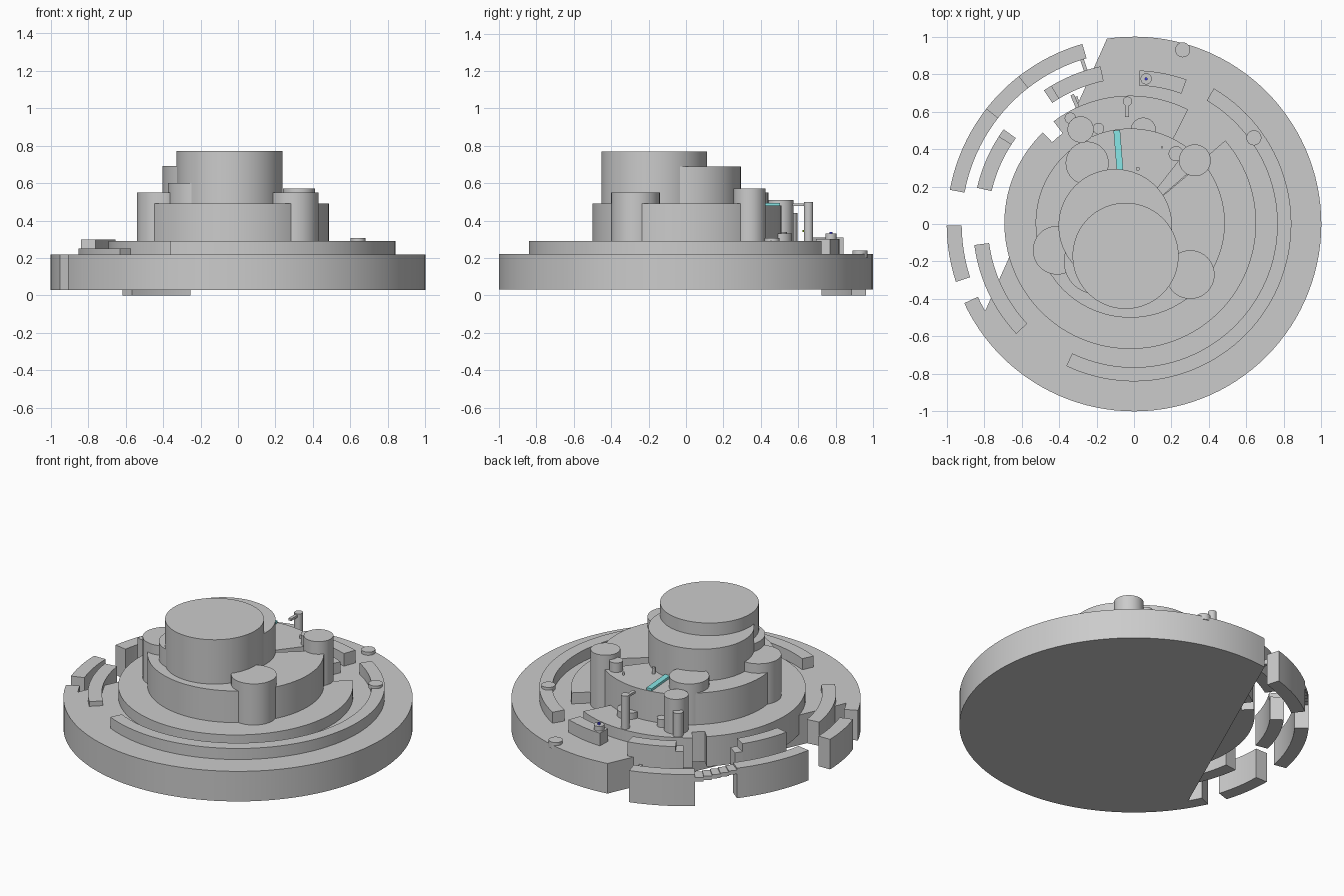
import bpy, bmesh
from math import cos, sin, radians, pi, atan2, hypot

if "Cube" in bpy.data.objects:
    bpy.data.objects.remove(bpy.data.objects["Cube"])


def prism(name, pts, z0, z1, mat=None):
    """Extrude a plan outline between two heights."""
    bm = bmesh.new()
    f = bm.faces.new([bm.verts.new((x, y, z0)) for x, y in pts])
    up = bmesh.ops.extrude_face_region(bm, geom=[f])["geom"]
    for v in up:
        if isinstance(v, bmesh.types.BMVert):
            v.co.z = z1
    bmesh.ops.recalc_face_normals(bm, faces=bm.faces)
    me = bpy.data.meshes.new(name)
    bm.to_mesh(me)
    bm.free()
    ob = bpy.data.objects.new(name, me)
    bpy.context.collection.objects.link(ob)
    if mat:
        me.materials.append(mat)
    for o in bpy.context.selected_objects:
        o.select_set(False)
    ob.select_set(True)
    bpy.context.view_layer.objects.active = ob
    bpy.ops.object.shade_smooth_by_angle(angle=radians(30))
    return ob


def arc(r, a0, a1, c=(0, 0)):
    n = max(2, int(abs(a1 - a0) / 3) + 1)
    return [(c[0] + r * cos(radians(a0 + (a1 - a0) * i / n)),
             c[1] + r * sin(radians(a0 + (a1 - a0) * i / n))) for i in range(n + 1)]


def ring(name, r0, r1, a0, a1, z0, z1, c=(0, 0)):
    """Curved wall; r0 = 0 gives a pie sector."""
    inner = arc(r0, a1, a0, c) if r0 else [c]
    return prism(name, arc(r1, a0, a1, c) + inner, z0, z1)


def cyl(name, x, y, r, z0, z1, mat=None):
    n = 96 if r > 0.2 else 40
    return prism(name, [(x + r * cos(2 * pi * i / n), y + r * sin(2 * pi * i / n))
                        for i in range(n)], z0, z1, mat)


def bar(name, p, q, w, z0, z1, mat=None):
    d = hypot(q[0] - p[0], q[1] - p[1])
    nx, ny = -(q[1] - p[1]) / d * w / 2, (q[0] - p[0]) / d * w / 2
    return prism(name, [(p[0] + nx, p[1] + ny), (p[0] - nx, p[1] - ny),
                        (q[0] - nx, q[1] - ny), (q[0] + nx, q[1] + ny)], z0, z1, mat)


def colour(name, rgb):
    m = bpy.data.materials.new(name)
    m.diffuse_color = (*rgb, 1)
    m.use_nodes = True
    m.node_tree.nodes["Principled BSDF"].inputs["Base Color"].default_value = m.diffuse_color
    return m


cyan = colour("cyan", (0.25, 0.8, 0.8))
blue = colour("blue", (0.05, 0.05, 0.8))
green = colour("green", (0.4, 0.8, 0.0))

# base disc with one side cut off along a chord
prism("base_disc", arc(1.0, 213.5, 458.3), 0.03, 0.22)

# broken outer rim along the cut side
for a0, a1, z0, z1 in [(106, 128, 0, 0.2), (142, 169.5, 0.03, 0.22),
                       (180.5, 198, 0.03, 0.22), (205, 217, 0.03, 0.22)]:
    ring("rim_block", 0.92, 1.0, a0, a1, z0, z1)
for i in range(5):
    a = 128 + i * 2.8
    ring("rim_step", 0.92, 1.0, a, a + 2.8, 0.155 + 0.007 * i, 0.18 + 0.007 * i)

# inner curved wall blocks
for a0, a1, z0, z1 in [(102, 121, 0.12, 0.31), (121, 124, 0.12, 0.28),
                       (147, 167, 0.1, 0.3), (144, 147, 0.1, 0.25),
                       (187.5, 223, 0.1, 0.25)]:
    ring("wall_block", 0.78, 0.86, a0, a1, z0, z1)
ring("back_wall_block", 0.74, 0.82, 70, 88, 0.2, 0.3)

# long raised terrace ring
ring("terrace_ring", 0.765, 0.84, 244.5, 419.5, 0.2, 0.29)

# second tier, made of sectors with a gap at the back right
C = (-0.02, 0.005)
ring("tier_two_main", 0, 0.672, 134, 401, 0.1, 0.29, C)
ring("tier_two_back", 0, 0.68, 63, 127, 0.1, 0.29, C)
ring("tier_two_infill", 0, 0.6, 127, 134, 0.1, 0.29, C)

# third tier, slightly lower at the back
ring("tier_three_main", 0, 0.505, 130, 400, 0.1, 0.49, C)
ring("tier_three_back", 0, 0.505, 52, 130, 0.1, 0.48, C)

# upper drums
cyl("rear_drum", -0.1, -0.01, 0.303, 0.45, 0.69)
cyl("side_drum", -0.2, -0.2, 0.175, 0.45, 0.6)
cyl("top_drum", -0.045, -0.17, 0.283, 0.45, 0.77)

# round towers around the third tier
for x, y, r, z0, z1 in [(-0.41, -0.14, 0.13, 0.29, 0.55), (0.3, -0.27, 0.13, 0.29, 0.55),
                        (-0.25, 0.325, 0.115, 0.29, 0.55), (0.325, 0.34, 0.085, 0.22, 0.57),
                        (-0.285, 0.505, 0.07, 0.29, 0.51), (0.225, 0.375, 0.04, 0.22, 0.54),
                        (0.05, 0.5, 0.068, 0.29, 0.33), (-0.19, 0.51, 0.03, 0.29, 0.34),
                        (-0.34, 0.565, 0.03, 0.25, 0.44)]:
    cyl("round_tower", x, y, r, z0, z1)

# small pegs and knobs
cyl("rim_peg", 0.26, 0.93, 0.04, 0.2, 0.24)
cyl("terrace_peg", 0.64, 0.46, 0.04, 0.28, 0.307)
cyl("roof_knob", 0.02, 0.295, 0.01, 0.47, 0.52)
cyl("roof_knob", 0.15, 0.41, 0.006, 0.47, 0.5)

# lamp post with arm
cyl("post", -0.035, 0.655, 0.025, 0.28, 0.5)
bar("post_arm", (-0.037, 0.57), (-0.036, 0.65), 0.02, 0.478, 0.492)
cyl("post_light", -0.035, 0.632, 0.008, 0.34, 0.35, green)

# button on the back wall
cyl("button_base", 0.065, 0.775, 0.03, 0.29, 0.33)
cyl("button_light", 0.065, 0.775, 0.008, 0.33, 0.34, blue)

# thin struts across the broken edge
bar("strut", (-0.285, 0.9), (-0.255, 0.81), 0.02, 0.15, 0.18)
bar("strut", (-0.33, 0.69), (-0.3, 0.62), 0.02, 0.22, 0.25)
bar("strut", (-0.31, 0.68), (-0.29, 0.62), 0.015, 0.17, 0.2)

# cyan path on the roof
bar("cyan_path", (-0.075, 0.29), (-0.092, 0.5), 0.035, 0.475, 0.495, cyan)
